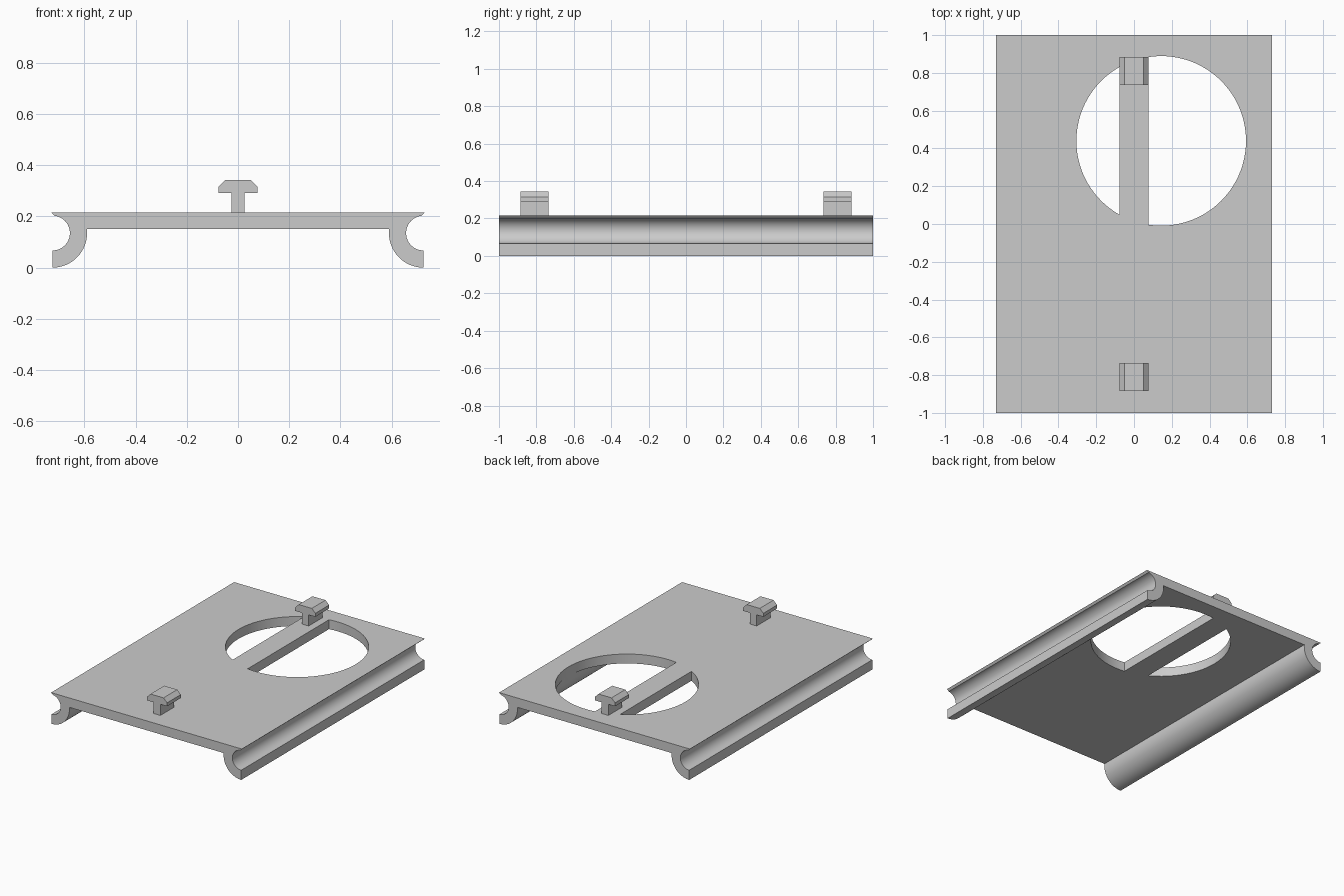
import bpy, bmesh
from math import sin, cos, acos, asin, pi, radians
from mathutils import Vector

if "Cube" in bpy.data.objects:
    bpy.data.objects.remove(bpy.data.objects["Cube"], do_unlink=True)

grey = bpy.data.materials.new("light_grey")
grey.use_nodes = True
colour = (0.6, 0.6, 0.6, 1)
grey.diffuse_color = colour
grey.node_tree.nodes["Principled BSDF"].inputs["Base Color"].default_value = colour


def prism(name, points, sweep):
    """Closed outline of 3D points, extruded along the sweep vector."""
    bm = bmesh.new()
    face = bm.faces.new([bm.verts.new(p) for p in points])
    result = bmesh.ops.extrude_face_region(bm, geom=[face])
    verts = [g for g in result["geom"] if isinstance(g, bmesh.types.BMVert)]
    bmesh.ops.translate(bm, verts=verts, vec=Vector(sweep))
    bmesh.ops.recalc_face_normals(bm, faces=bm.faces)
    mesh = bpy.data.meshes.new(name)
    bm.to_mesh(mesh)
    bm.free()
    mesh.materials.append(grey)
    ob = bpy.data.objects.new(name, mesh)
    bpy.context.collection.objects.link(ob)
    return ob


def arc(cx, cy, r, start, end, n):
    return [(cx + r * cos(start + (end - start) * i / n),
             cy + r * sin(start + (end - start) * i / n)) for i in range(n + 1)]


def mirrored(half):
    return half + [(-x, z) for x, z in reversed(half)]


def activate(ob):
    bpy.ops.object.select_all(action='DESELECT')
    ob.select_set(True)
    bpy.context.view_layer.objects.active = ob


# Plate with a curved channel rail along each side
top, under, rail_x, rail_z = 0.215, 0.15, 0.725, 0.135
outer, inner = 0.135, 0.068
half = [(0.73, top), (0.717, rail_z + inner)]
half += arc(rail_x, rail_z, inner, radians(97), radians(270), 28)
half += arc(rail_x, rail_z, outer, radians(270), pi - asin((under - rail_z) / outer), 20)
plate = prism("plate_with_rails", [(x, -1, z) for x, z in mirrored(half)], (0, 2, 0))

# Round opening, cut as two circle segments that leave a bar between them
hole_x, hole_y, hole_r, bar = 0.144, 0.44, 0.449, 0.077
a_right = acos((bar - hole_x) / hole_r)
a_left = acos((-bar - hole_x) / hole_r)
for side, start, end, n in (("right", a_left, 2 * pi - a_left, 32),
                            ("left", -a_right, a_right, 48)):
    outline = [(x, y, 0.1) for x, y in arc(hole_x, hole_y, hole_r, start, end, n)]
    cutter = prism(side + "_opening_cutter", outline, (0, 0, 0.2))
    cutter.hide_render = True
    activate(plate)
    mod = plate.modifiers.new("opening", 'BOOLEAN')
    mod.operation = 'DIFFERENCE'
    mod.solver = 'EXACT'
    mod.object = cutter
    bpy.ops.object.modifier_apply(modifier=mod.name)
    bpy.data.objects.remove(cutter, do_unlink=True)

activate(plate)
bpy.ops.object.shade_smooth_by_angle(angle=radians(30))

# T-shaped clips with chamfered heads
clip = mirrored([(0.05, 0.343), (0.077, 0.316), (0.077, 0.292),
                 (0.026, 0.292), (0.026, top)])
for name, y in (("front_clip", -0.885), ("back_clip", 0.735)):
    prism(name, [(x, y, z) for x, z in clip], (0, 0.15, 0))
